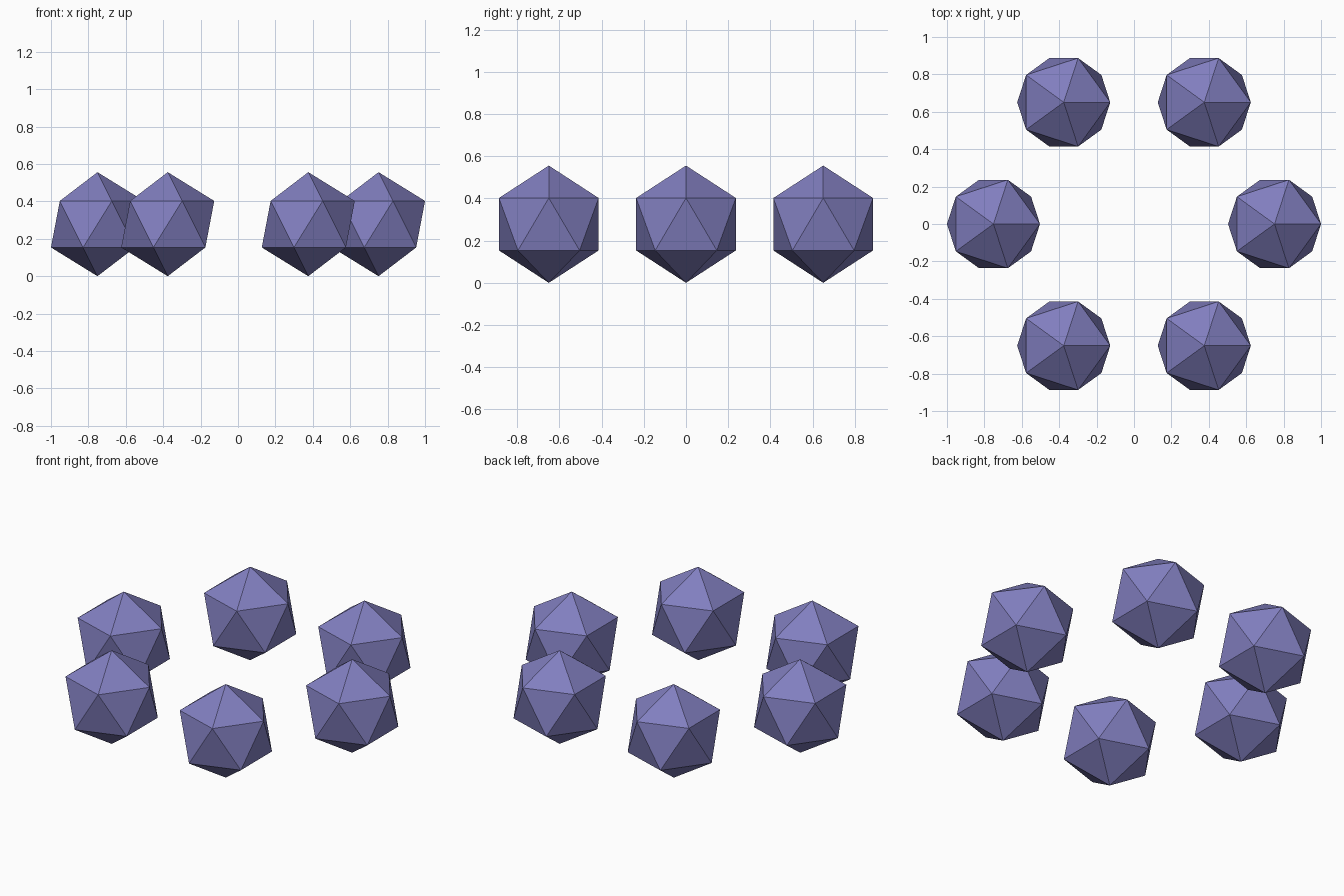
import bpy
from math import cos, sin, radians

if "Cube" in bpy.data.objects:
    bpy.data.objects.remove(bpy.data.objects["Cube"])

GEM_RADIUS = 0.278
RING_RADIUS = 0.7514

# Violet-blue surface colour
violet = bpy.data.materials.new("violet")
violet.diffuse_color = (0.22, 0.21, 0.52, 1)
violet.use_nodes = True
violet.node_tree.nodes["Principled BSDF"].inputs["Base Color"].default_value = violet.diffuse_color

# Ring of six identical flat-faced icosahedra, all in the same orientation
for i in range(6):
    a = radians(60 * i)
    bpy.ops.mesh.primitive_ico_sphere_add(
        subdivisions=1, radius=GEM_RADIUS,
        location=(RING_RADIUS * cos(a), RING_RADIUS * sin(a), GEM_RADIUS))
    gem = bpy.context.object
    gem.name = f"icosahedron_{i + 1}"
    gem.data.materials.append(violet)
